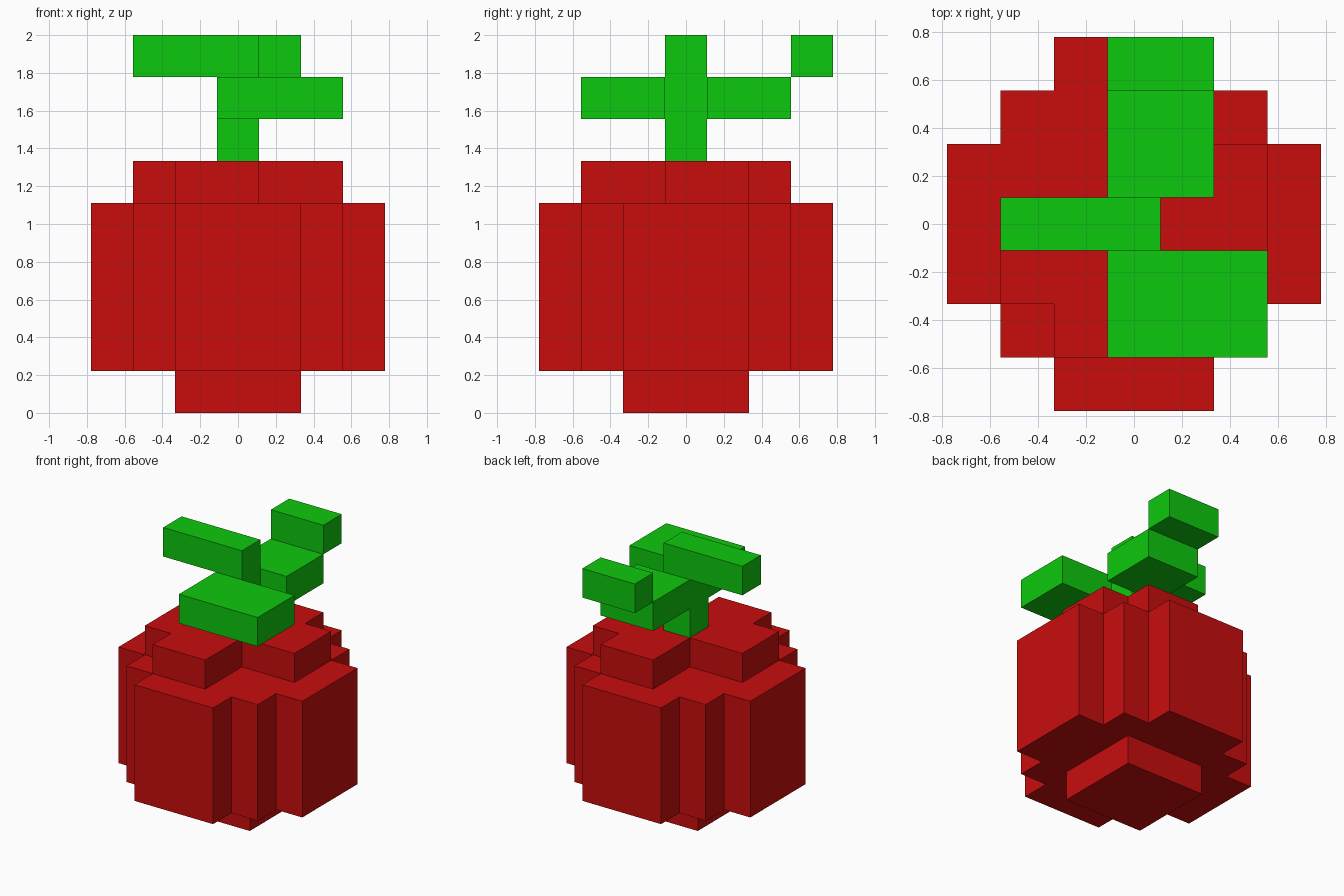
import bpy, bmesh

cube = bpy.data.objects.get("Cube")
if cube:
    bpy.data.objects.remove(cube, do_unlink=True)

U = 2 / 9  # size of one block


def material(name, rgb):
    m = bpy.data.materials.new(name)
    m.use_nodes = True
    m.diffuse_color = (*rgb, 1)
    m.node_tree.nodes["Principled BSDF"].inputs["Base Color"].default_value = (*rgb, 1)
    return m


RED = material("fruit red", (0.58, 0.004, 0.004))
GREEN = material("leaf green", (0.004, 0.58, 0.004))


def prism(name, outline, z0, z1, mat):
    """Extrude a counter-clockwise outline, given in blocks, from z0 to z1."""
    bm = bmesh.new()
    base = bm.faces.new([bm.verts.new((x * U, y * U, z0 * U)) for x, y in outline])
    top = bmesh.ops.extrude_face_region(bm, geom=[base], use_keep_orig=True)["geom"]
    bmesh.ops.translate(bm, vec=(0, 0, (z1 - z0) * U),
                        verts=[v for v in top if isinstance(v, bmesh.types.BMVert)])
    bmesh.ops.recalc_face_normals(bm, faces=bm.faces[:])
    mesh = bpy.data.meshes.new(name)
    bm.to_mesh(mesh)
    bm.free()
    mesh.materials.append(mat)
    obj = bpy.data.objects.new(name, mesh)
    bpy.context.collection.objects.link(obj)
    return obj


def rect(x0, x1, y0, y1):
    return [(x0, y0), (x1, y0), (x1, y1), (x0, y1)]


def quarter_turn(points):
    return [(-y, x) for x, y in points]


def half_turn(points):
    return [(-x, -y) for x, y in points]


# Fruit: square foot, stepped round body, pinwheel-shaped shoulders
prism("fruit_base", rect(-1.5, 1.5, -1.5, 1.5), 0, 1, RED)

side = [(1.5, -3.5), (1.5, -2.5), (2.5, -2.5), (2.5, -1.5), (3.5, -1.5)]
body = []
for _ in range(4):
    body += side
    side = quarter_turn(side)
prism("fruit_body", body, 1, 5, RED)

lobe = [(-1.5, -2.5), (0.5, -2.5), (0.5, -0.5), (2.5, -0.5), (2.5, 1.5), (1.5, 1.5)]
prism("fruit_shoulders", lobe + half_turn(lobe), 5, 6, RED)

# Stem and leaves
prism("stem", rect(-0.5, 0.5, -0.5, 0.5), 6, 8, GREEN)
prism("front_leaf", rect(-0.5, 2.5, -2.5, -0.5), 7, 8, GREEN)
prism("back_leaf", rect(-0.5, 1.5, 0.5, 2.5), 7, 8, GREEN)
prism("back_leaf_tip", rect(-0.5, 1.5, 2.5, 3.5), 8, 9, GREEN)
prism("top_leaf", rect(-2.5, 0.5, -0.5, 0.5), 8, 9, GREEN)
